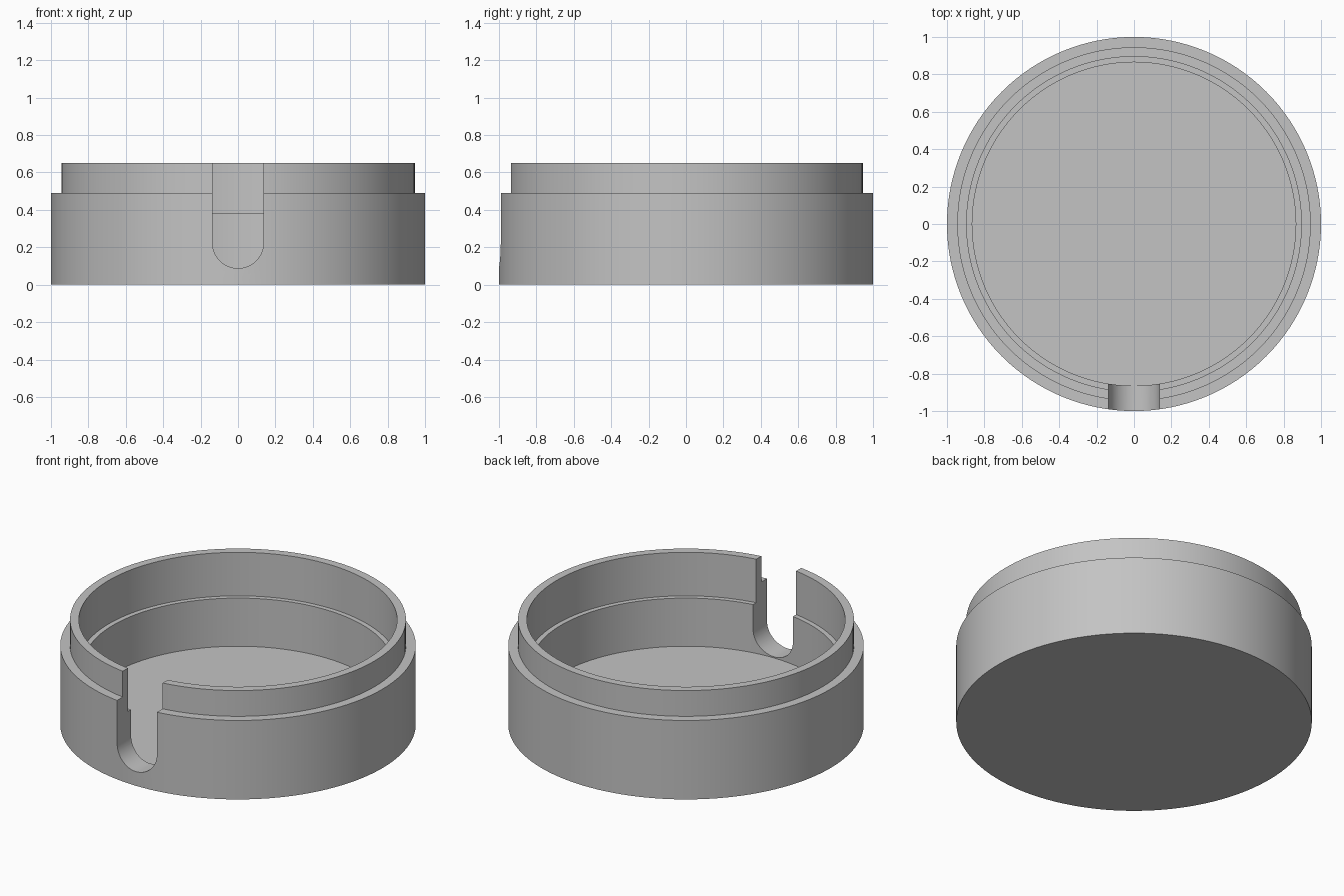
import bpy
import bmesh
import math

SEGMENTS = 128
SLOT_RADIUS = 0.137
SLOT_CENTRE = 0.225

cube = bpy.data.objects.get("Cube")
if cube:
    bpy.data.objects.remove(cube, do_unlink=True)

grey = bpy.data.materials.new("light grey")
grey.use_nodes = True
colour = (0.55, 0.55, 0.55, 1)
grey.diffuse_color = colour
grey.node_tree.nodes["Principled BSDF"].inputs["Base Color"].default_value = colour


def make_object(name, bm):
    bmesh.ops.recalc_face_normals(bm, faces=bm.faces)
    mesh = bpy.data.meshes.new(name)
    bm.to_mesh(mesh)
    bm.free()
    mesh.materials.append(grey)
    obj = bpy.data.objects.new(name, mesh)
    bpy.context.collection.objects.link(obj)
    return obj


def lathe(name, profile):
    """Stack one ring per (radius, height), cap the first and last."""
    bm = bmesh.new()
    rings = []
    for radius, z in profile:
        ring = []
        for i in range(SEGMENTS):
            a = math.tau * i / SEGMENTS
            ring.append(bm.verts.new((radius * math.cos(a), radius * math.sin(a), z)))
        rings.append(ring)
    for low, high in zip(rings, rings[1:]):
        for i in range(SEGMENTS):
            j = (i + 1) % SEGMENTS
            bm.faces.new((low[i], low[j], high[j], high[i]))
    bm.faces.new(rings[0])
    bm.faces.new(rings[-1])
    return make_object(name, bm)


def slot_prism(name):
    """Round-bottomed slot outline, pushed through the front wall."""
    bm = bmesh.new()
    steps = 32
    outline = [(SLOT_RADIUS, 1.0), (-SLOT_RADIUS, 1.0)]
    for i in range(steps + 1):
        a = math.pi + math.pi * i / steps
        outline.append((SLOT_RADIUS * math.cos(a), SLOT_CENTRE + SLOT_RADIUS * math.sin(a)))
    face = bm.faces.new([bm.verts.new((x, -1.2, z)) for x, z in outline])
    push = bmesh.ops.extrude_face_region(bm, geom=[face])
    moved = [v for v in push["geom"] if isinstance(v, bmesh.types.BMVert)]
    bmesh.ops.translate(bm, verts=moved, vec=(0, 0.6, 0))
    return make_object(name, bm)


# Cup: outer wall, stepped neck, rim, inner ledge, floor
cup = lathe("round_cup", [
    (1.0, 0.0), (1.0, 0.49), (0.945, 0.49), (0.945, 0.65),
    (0.895, 0.65), (0.895, 0.38), (0.865, 0.38), (0.865, 0.081),
])

# Front slot
cutter = slot_prism("slot_cutter")
cutter.hide_render = True
cut = cup.modifiers.new("front slot", "BOOLEAN")
cut.operation = "DIFFERENCE"
cut.solver = "EXACT"
cut.object = cutter
bpy.context.view_layer.objects.active = cup
cup.select_set(True)
bpy.ops.object.modifier_apply(modifier=cut.name)
bpy.data.objects.remove(cutter, do_unlink=True)

bpy.ops.object.shade_smooth_by_angle(angle=math.radians(30))
